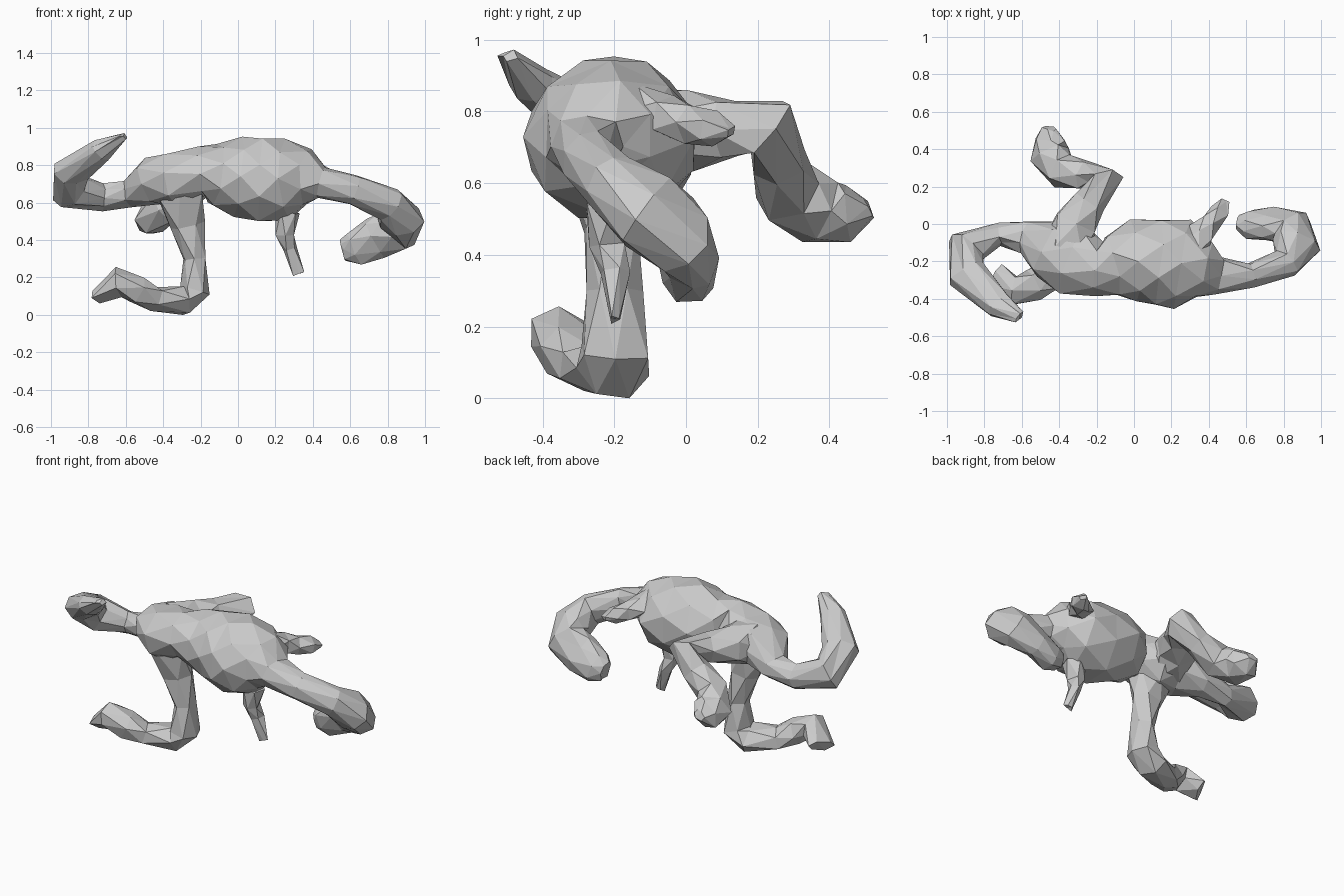
import bpy, bmesh, math, random
from mathutils import Vector

random.seed(4)


def limb(name, rings, side, n=6, jitter=0.006):
    """Faceted tube; each ring is x, y, z, radius across, radius up."""
    bm = bmesh.new()
    pts = [Vector(r[:3]) for r in rings]
    side = Vector(side)
    loops = []
    for i, r in enumerate(rings):
        t = (pts[min(i + 1, len(pts) - 1)] - pts[max(i - 1, 0)]).normalized()
        side = (side - t * side.dot(t)).normalized()
        up = side.cross(t)
        loop = []
        for k in range(n):
            a = 2 * math.pi * (k + 0.5 * (i % 2)) / n
            p = pts[i] + side * r[3] * math.cos(a) + up * r[4] * math.sin(a)
            p += Vector([random.uniform(-jitter, jitter) for _ in range(3)])
            p.z = max(p.z, 0)
            loop.append(bm.verts.new(p))
        loops.append(loop)
    # staggered rings joined with triangles
    for i in range(len(loops) - 1):
        a, b = loops[i], loops[i + 1]
        for k in range(n):
            j = (k + 1) % n
            if i % 2 == 0:
                bm.faces.new((a[k], a[j], b[k]))
                bm.faces.new((a[j], b[j], b[k]))
            else:
                bm.faces.new((a[k], a[j], b[j]))
                bm.faces.new((a[k], b[j], b[k]))
    bm.faces.new(loops[0])
    bm.faces.new(loops[-1])
    bmesh.ops.triangulate(bm, faces=[f for f in bm.faces if len(f.verts) > 4])
    bmesh.ops.recalc_face_normals(bm, faces=bm.faces)
    me = bpy.data.meshes.new(name)
    bm.to_mesh(me)
    bm.free()
    ob = bpy.data.objects.new(name, me)
    bpy.context.collection.objects.link(ob)
    return ob


# tail, hips, waist, chest, neck and curled head in one run
trunk = [
    (-0.61, -0.49, 0.955, .035, .015), (-0.73, -0.43, 0.88, .08, .055),
    (-0.89, -0.27, 0.77, .11, .085), (-0.90, -0.13, 0.67, .11, .10),
    (-0.72, -0.055, 0.63, .07, .065), (-0.58, -0.07, 0.65, .075, .095),
    (-0.46, -0.14, 0.72, .13, .165), (-0.33, -0.19, 0.72, .16, .20),
    (-0.19, -0.24, 0.77, .14, .145), (-0.12, -0.22, 0.75, .17, .17),
    (0.00, -0.20, 0.74, .215, .22), (0.13, -0.20, 0.72, .235, .245),
    (0.26, -0.22, 0.72, .215, .24), (0.37, -0.245, 0.735, .155, .165),
    (0.45, -0.27, 0.705, .09, .10), (0.62, -0.275, 0.665, .085, .065),
    (0.81, -0.21, 0.595, .095, .085), (0.865, -0.11, 0.515, .11, .135),
    (0.845, -0.02, 0.46, .10, .13), (0.73, 0.00, 0.405, .08, .12),
    (0.62, 0.00, 0.355, .075, .10), (0.565, 0.00, 0.34, .05, .06),
]
limb("body", trunk, (1, 1, 0), n=8, jitter=0.008)

# standing leg with its foot
limb("front_leg", [
    (-0.31, -0.23, 0.64, .115, .135), (-0.27, -0.21, 0.48, .08, .095),
    (-0.23, -0.20, 0.30, .075, .065), (-0.23, -0.20, 0.13, .105, .085),
    (-0.29, -0.205, 0.075, .105, .085), (-0.45, -0.28, 0.085, .09, .07),
    (-0.54, -0.33, 0.135, .09, .08), (-0.64, -0.36, 0.18, .09, .08),
    (-0.74, -0.29, 0.105, .085, .045)], (0, 1, 0))

# raised leg stretched backwards
limb("back_leg", [
    (-0.35, -0.12, 0.73, .14, .14), (-0.31, 0.01, 0.745, .125, .11),
    (-0.24, 0.12, 0.755, .09, .09), (-0.15, 0.235, 0.755, .095, .095),
    (-0.26, 0.26, 0.66, .08, .085), (-0.39, 0.285, 0.575, .095, .10),
    (-0.45, 0.37, 0.52, .095, .11), (-0.45, 0.45, 0.51, .07, .10),
    (-0.45, 0.51, 0.53, .03, .04)], (1, 0, 0))

# two small arms
limb("front_arm", [
    (0.27, -0.22, 0.55, .07, .07), (0.25, -0.22, 0.43, .055, .05),
    (0.28, -0.20, 0.35, .04, .035), (0.325, -0.20, 0.22, .015, .028)],
     (0, 1, 0), n=5)
limb("back_arm", [
    (0.31, -0.14, 0.80, .09, .08), (0.36, -0.05, 0.785, .075, .065),
    (0.41, 0.01, 0.765, .055, .055), (0.46, 0.07, 0.75, .055, .055),
    (0.485, 0.125, 0.745, .025, .015)], (1, -1, 0), n=5)
